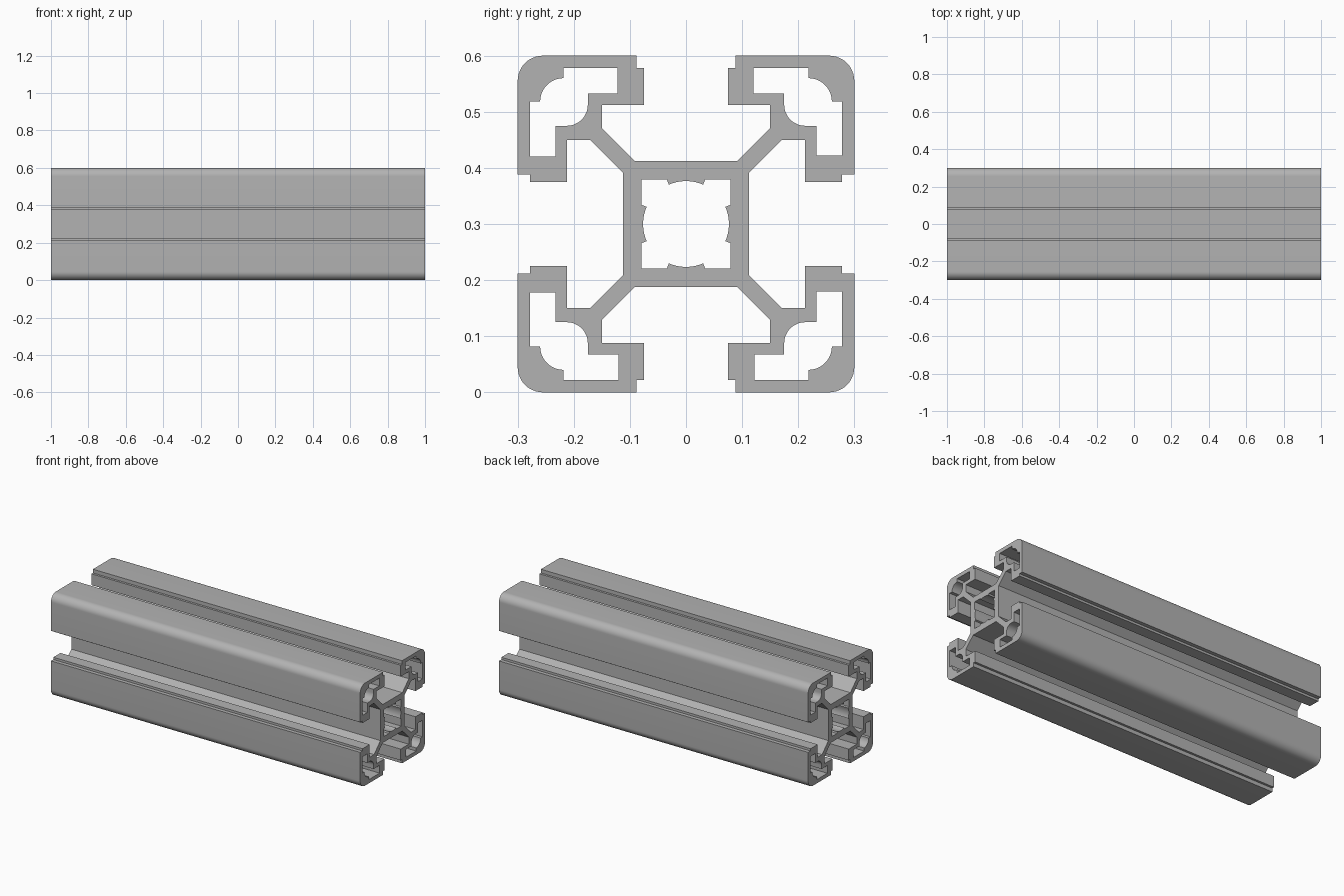
import bpy, bmesh, math
from mathutils import Matrix, Vector

LENGTH, HALF = 2.0, 0.3

cube = bpy.data.objects.get("Cube")
if cube:
    bpy.data.objects.remove(cube, do_unlink=True)

aluminium = bpy.data.materials.new("aluminium grey")
aluminium.use_nodes = True
grey = (0.45, 0.45, 0.45, 1)
aluminium.diffuse_color = grey
aluminium.node_tree.nodes["Principled BSDF"].inputs["Base Color"].default_value = grey


def arc(cx, cy, r, start, end, steps):
    angles = [math.radians(start + (end - start) * i / steps) for i in range(steps + 1)]
    return [(cx + r * math.cos(a), cy + r * math.sin(a)) for a in angles]


def mirrored(points):
    """Complete a section by reflecting it across the diagonal."""
    return points + [(v, u) for u, v in reversed(points)]


def turned(points, quarter):
    rot = Matrix.Rotation(quarter * math.pi / 2, 2)
    return [rot @ Vector(p) for p in points]


# Outer skin of one quarter: web, slot, lip and rounded corner
lip = [(0.112, 0.091), (0.171, 0.15), (0.212, 0.15), (0.212, 0.075),
       (0.278, 0.075), (0.278, 0.088), (HALF, 0.088)]
corner = arc(0.255, 0.255, 0.045, 0, 90, 12)
skin = lip + corner + mirrored(lip)[len(lip):]

# Hollow chamber inside one corner
chamber = ([(0.12, 0.233), (0.175, 0.233)]
           + arc(0.2125, 0.2125, 0.0375, 180, 270, 10)
           + [(0.233, 0.175), (0.233, 0.122), (0.278, 0.122), (0.278, 0.218)]
           + arc(0.218, 0.218, 0.042, 0, 90, 10)
           + [(0.218, 0.278), (0.12, 0.278)])

# One side of the central bore, with its shallow curved rib
rib = arc(0, 0, 0.0765, -23.5, 23.5, 8)
bore = [(0.079, -0.079), (0.079, -0.034)] + rib + [(0.079, 0.034)]

loops = [sum((turned(skin, q) for q in range(4)), []),
         sum((turned(bore, q) for q in range(4)), [])]
loops += [turned(chamber, q) for q in range(4)]

# Fill the section and extrude it along x
bm = bmesh.new()
for loop in loops:
    verts = [bm.verts.new((-LENGTH / 2, u, v + HALF)) for u, v in loop]
    for a, b in zip(verts, verts[1:] + verts[:1]):
        bm.edges.new((a, b))
bmesh.ops.triangle_fill(bm, use_beauty=True, edges=bm.edges[:])
far_end = bmesh.ops.extrude_face_region(bm, geom=bm.faces[:], use_keep_orig=True)["geom"]
bmesh.ops.translate(bm, vec=(LENGTH, 0, 0),
                    verts=[g for g in far_end if isinstance(g, bmesh.types.BMVert)])
bmesh.ops.recalc_face_normals(bm, faces=bm.faces[:])

mesh = bpy.data.meshes.new("slotted_rail")
bm.to_mesh(mesh)
bm.free()
mesh.materials.append(aluminium)
rail = bpy.data.objects.new("slotted_rail", mesh)
bpy.context.collection.objects.link(rail)

# Smooth the rounded corners, keep the profile edges crisp
bpy.context.view_layer.objects.active = rail
rail.select_set(True)
bpy.ops.object.shade_smooth_by_angle(angle=math.radians(30))
